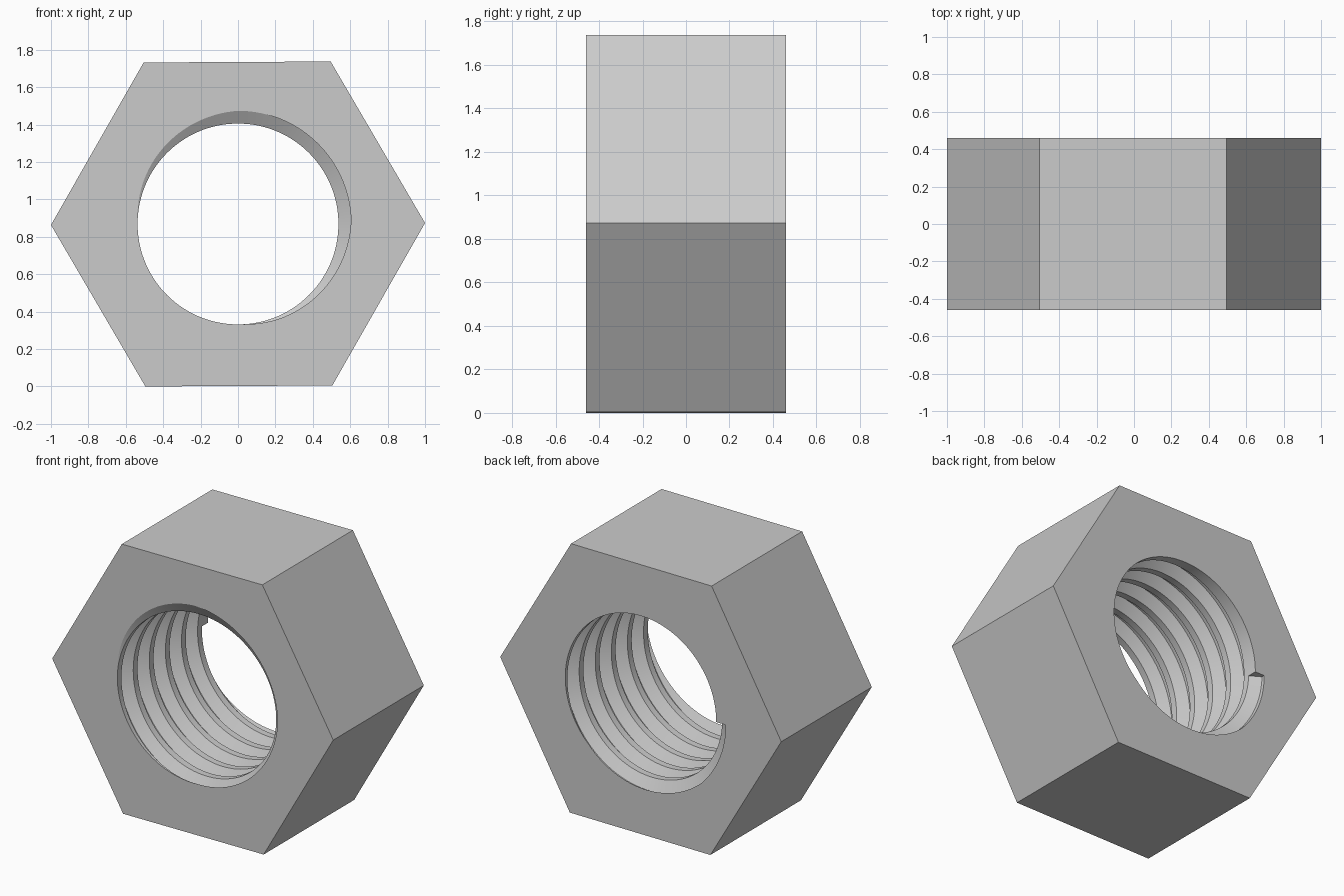
import bpy, bmesh
from math import pi, cos, sin, radians
from mathutils import Matrix

cube = bpy.data.objects.get("Cube")
if cube:
    bpy.data.objects.remove(cube)

HALF = 0.46                     # half thickness along y
MINOR, MAJOR = 0.537, 0.605     # thread crest and root radii
PITCH = 0.1635
ROOT, MOUTH = 0.02, 0.06        # half widths of the groove floor and mouth
COLS, TURNS = 144, 7
START = pi                      # angle where the groove begins at the back


def clamp(v, lo, hi):
    return max(lo, min(hi, v))


def hex_radius(angle):
    return cos(pi / 6) / cos(angle % (pi / 3) - pi / 6)


def point(radius, angle, y):
    return (radius * cos(angle), y, radius * sin(angle))


def thread_profile(t):
    """Radius and y of the bore wall, back to front, t turns past the start."""
    centres = [HALF - PITCH * (t + k) for k in range(TURNS)]

    def radius(y):
        d = min(abs(y - c) for c in centres)
        return MAJOR + (MINOR - MAJOR) * clamp((d - ROOT) / (MOUTH - ROOT), 0, 1)

    ys = [HALF]
    for c in centres:
        ys += [c + MOUTH, c + ROOT, c - ROOT, c - MOUTH]
    ys = [clamp(y, -HALF, HALF) for y in ys + [-HALF]]
    return [(radius(y), y) for y in ys]


# Nut body: one closed section per angle, flat hexagon outside, thread inside
bm = bmesh.new()
columns = []
for i in range(COLS + 1):
    angle = START + 2 * pi * i / COLS
    outer = hex_radius(angle)
    section = [(outer, HALF), (outer, -HALF)] + thread_profile(i / COLS)[::-1]
    columns.append([bm.verts.new(point(r, angle, y)) for r, y in section])
for a, b in zip(columns, columns[1:]):
    for j in range(len(a)):
        n = (j + 1) % len(a)
        bm.faces.new((a[j], b[j], b[n], a[n]))

# End wall of the groove where the thread runs out at the back
wall = [(MINOR, HALF), (MAJOR, HALF), (MAJOR, HALF - ROOT), (MINOR, HALF - MOUTH)]
end_face = bm.faces.new([bm.verts.new(point(r, START, y)) for r, y in wall])
end_face.normal_update()
if end_face.normal.z > 0:
    end_face.normal_flip()

bmesh.ops.remove_doubles(bm, verts=bm.verts, dist=0.0002)
bmesh.ops.rotate(bm, verts=bm.verts, matrix=Matrix.Rotation(radians(-0.3), 3, 'Y'))
lowest = min(v.co.z for v in bm.verts)
bmesh.ops.translate(bm, verts=bm.verts, vec=(0, 0, -lowest))

mesh = bpy.data.meshes.new("hex_nut")
bm.to_mesh(mesh)
bm.free()
nut = bpy.data.objects.new("hex_nut", mesh)
bpy.context.collection.objects.link(nut)

# Plain grey metal
grey = bpy.data.materials.new("light_grey")
grey.use_nodes = True
colour = (0.6, 0.6, 0.6, 1)
grey.diffuse_color = colour
grey.node_tree.nodes["Principled BSDF"].inputs["Base Color"].default_value = colour
mesh.materials.append(grey)

# Smooth bore, crisp edges
bpy.ops.object.select_all(action='DESELECT')
nut.select_set(True)
bpy.context.view_layer.objects.active = nut
bpy.ops.object.shade_smooth_by_angle(angle=radians(30))
